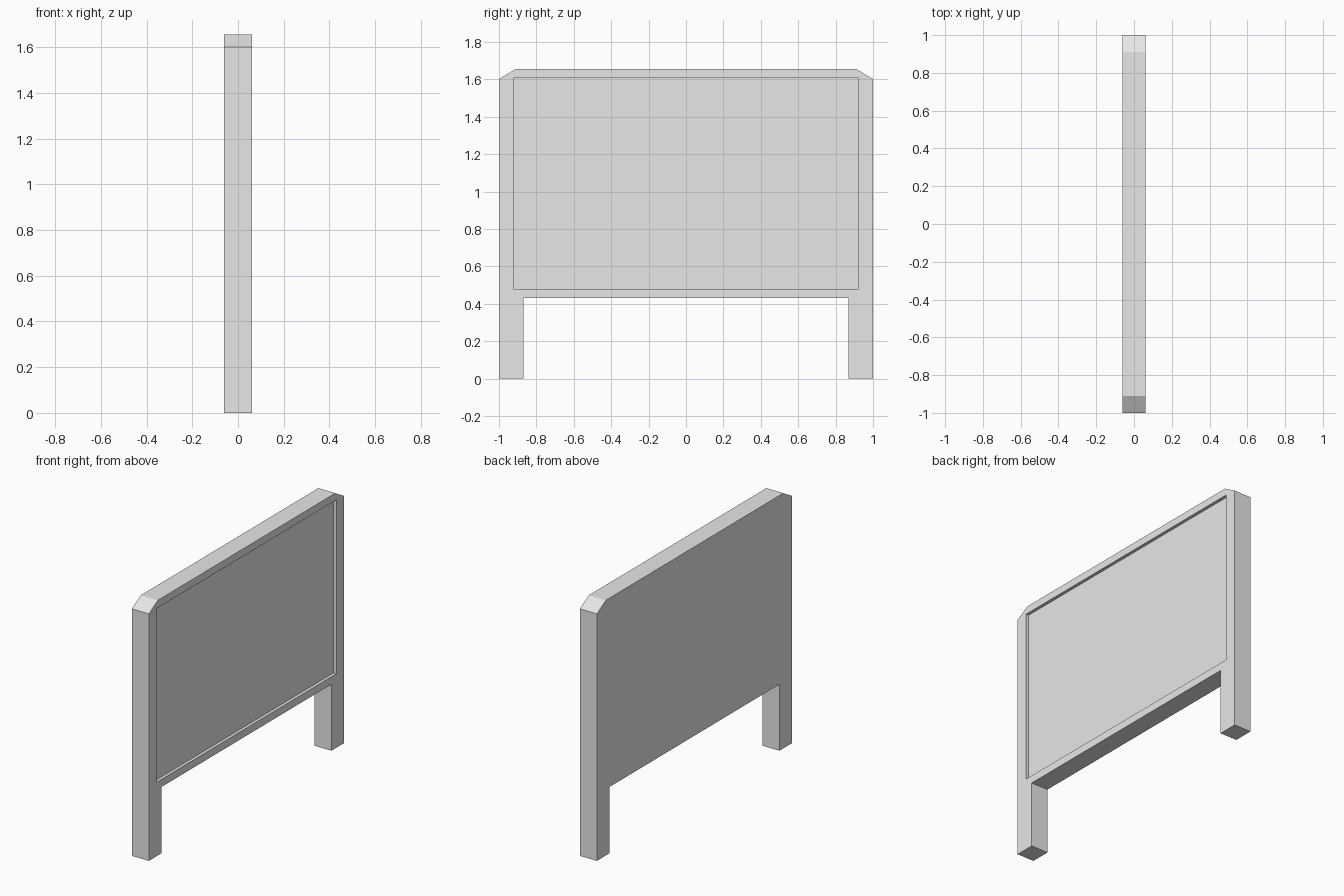
import bpy
import bmesh

cube = bpy.data.objects.get("Cube")
if cube:
    bpy.data.objects.remove(cube, do_unlink=True)

HALF = 0.061       # half thickness
RECESS = 0.02      # depth of the panel recess

grey = bpy.data.materials.new("light grey")
grey.use_nodes = True
colour = (0.8, 0.8, 0.8, 1.0)
grey.diffuse_color = colour
grey.node_tree.nodes["Principled BSDF"].inputs["Base Color"].default_value = colour


def prism(name, outline, x0, x1):
    """Extrude a (y, z) outline along x from x0 to x1."""
    bm = bmesh.new()
    face = bm.faces.new([bm.verts.new((x0, y, z)) for y, z in outline])
    grown = bmesh.ops.extrude_face_region(bm, geom=[face])["geom"]
    verts = [v for v in grown if isinstance(v, bmesh.types.BMVert)]
    bmesh.ops.translate(bm, verts=verts, vec=(x1 - x0, 0, 0))
    bmesh.ops.recalc_face_normals(bm, faces=bm.faces)
    mesh = bpy.data.meshes.new(name)
    bm.to_mesh(mesh)
    bm.free()
    mesh.materials.append(grey)
    obj = bpy.data.objects.new(name, mesh)
    bpy.context.collection.objects.link(obj)
    return obj


# Board with two legs and clipped top corners, mirrored in y
half = [(0.87, 0.43), (0.87, 0), (1, 0), (1, 1.602), (0.91, 1.655)]
outline = half + [(-y, z) for y, z in reversed(half)]
board = prism("headboard", outline, -HALF, HALF)

# Shallow rectangular recess in the +x face
w, low, high = 0.922, 0.48, 1.607
cutter = prism("recess_cutter", [(-w, low), (w, low), (w, high), (-w, high)],
               HALF - RECESS, HALF + 0.1)
cutter.hide_render = True
cutter.hide_viewport = True
cutter.display_type = 'WIRE'
cut = board.modifiers.new("panel_recess", 'BOOLEAN')
cut.operation = 'DIFFERENCE'
cut.solver = 'EXACT'
cut.object = cutter
